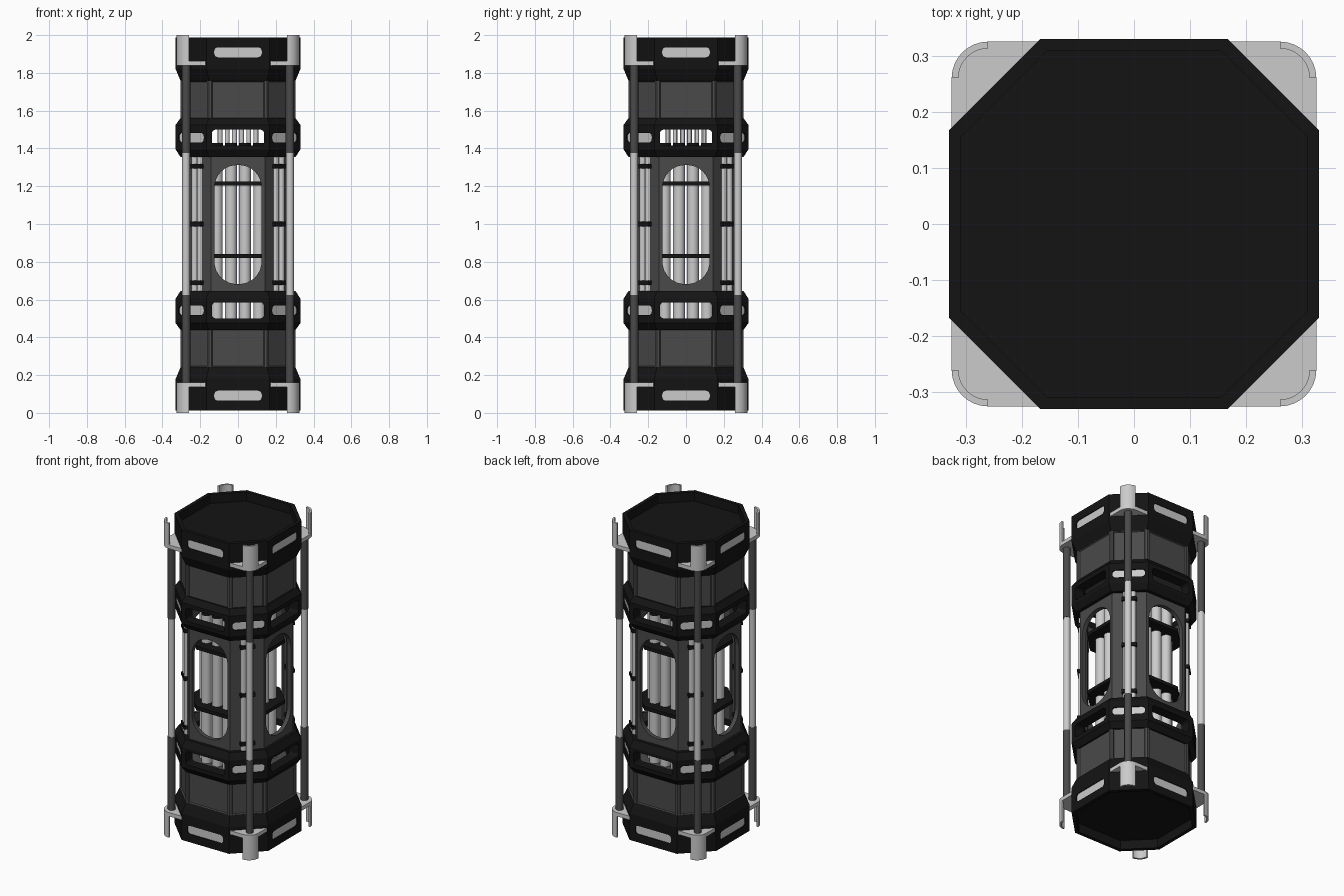
import bpy, bmesh
from math import sin, cos, pi
from mathutils import Matrix, Vector

if "Cube" in bpy.data.objects:
    bpy.data.objects.remove(bpy.data.objects["Cube"])


def material(name, v):
    m = bpy.data.materials.new(name)
    m.diffuse_color = (v, v, v, 1)
    m.use_nodes = True
    m.node_tree.nodes["Principled BSDF"].inputs["Base Color"].default_value = m.diffuse_color
    return m


BLACK, DARK = material("black", 0.007), material("dark_grey", 0.068)
AXIS = [k * pi / 2 for k in range(4)]
DIAG = [a + pi / 4 for a in AXIS]


def mirror(bm):
    """Add a copy mirrored about z = 1."""
    for v in bmesh.ops.duplicate(bm, geom=bm.verts[:] + bm.edges[:] + bm.faces[:])["geom"]:
        if isinstance(v, bmesh.types.BMVert):
            v.co.z = 2 - v.co.z


def finish(name, bm, mat=None, flip=False, smooth=False, cutter=None):
    """Turn a bmesh into an object, optionally cut, mirrored and smoothed."""
    bmesh.ops.recalc_face_normals(bm, faces=bm.faces)
    me = bpy.data.meshes.new(name)
    bm.to_mesh(me)
    ob = bpy.data.objects.new(name, me)
    bpy.context.collection.objects.link(ob)
    if cutter:
        tool = finish("cutter", cutter)
        tool.hide_render = True
        mod = ob.modifiers.new("cut", 'BOOLEAN')
        mod.object, mod.solver = tool, 'EXACT'
        dg = bpy.context.evaluated_depsgraph_get()
        res = bpy.data.meshes.new_from_object(ob.evaluated_get(dg))
        ob.modifiers.clear()
        bm.clear()
        bm.from_mesh(res)
        bpy.data.objects.remove(tool)
    if flip:
        mirror(bm)
        bmesh.ops.recalc_face_normals(bm, faces=bm.faces)
    bm.to_mesh(me)
    bm.free()
    if mat:
        me.materials.append(mat)
    if smooth:
        bpy.ops.object.select_all(action='DESELECT')
        ob.select_set(True)
        bpy.context.view_layer.objects.active = ob
        bpy.ops.object.shade_smooth_by_angle()
    return ob


def skin(bm, rings, closed=False):
    """Join equal-length rings of points with quads; returns the side faces."""
    vs = [[bm.verts.new(p) for p in r] for r in rings]
    n, sides = len(vs[0]), []
    for i in range(len(vs) if closed else len(vs) - 1):
        a, b = vs[i], vs[(i + 1) % len(vs)]
        for j in range(n):
            sides.append(bm.faces.new((a[j], a[(j + 1) % n], b[(j + 1) % n], b[j])))
    if not closed:
        bm.faces.new(vs[0])
        bm.faces.new(vs[-1])
    return sides


def octagon(bm, profile, closed=False):
    """Sweep (half width, z) points around an octagon."""
    rings = []
    for h, z in profile:
        f = h * 0.506
        rings.append([(x, y, z) for x, y in ((h, -f), (h, f), (f, h), (-f, h),
                                             (-h, f), (-h, -f), (-f, -h), (f, -h))])
    return skin(bm, rings, closed)


def slots(bm, angles, w, h, r, z, d0, d1):
    """Rounded-rectangle prisms pointing outward at each angle."""
    pts = []
    for k, (sx, sz) in enumerate(((1, 1), (-1, 1), (-1, -1), (1, -1))):
        for i in range(9):
            a = (k + i / 8) * pi / 2
            pts.append((sx * (w / 2 - r) + r * cos(a), z + sz * (h / 2 - r) + r * sin(a)))
    for a in angles:
        m = Matrix.Rotation(a, 4, 'Z')
        skin(bm, [[m @ Vector((d, t, zz)) for t, zz in pts] for d in (d0, d1)])


def rod(bm, a, d, t, r, z0, z1, n=24):
    """Upright cylinder at distance d and sideways offset t along angle a."""
    x, y = d * cos(a) - t * sin(a), d * sin(a) + t * cos(a)
    skin(bm, [[(x + r * cos(2 * pi * i / n), y + r * sin(2 * pi * i / n), z)
               for i in range(n)] for z in (z0, z1)])


# dished end caps with pale grip slots
bm, c = bmesh.new(), bmesh.new()
octagon(bm, [(.308, 1.93), (.308, 1.987), (.33, 1.987), (.33, 1.82), (.303, 1.755)])
slots(c, AXIS, .252, .053, .022, 1.909, .322, .35)
finish("end_caps", bm, BLACK, flip=True, cutter=c)
bm = bmesh.new()
slots(bm, AXIS, .252, .053, .022, 1.909, .312, .325)
finish("cap_grips", bm, flip=True)

# body sections with a recessed panel on each side
bm = bmesh.new()
sides = octagon(bm, [(.304, 1.54), (.304, 1.77)])
bmesh.ops.recalc_face_normals(bm, faces=bm.faces)
bmesh.ops.inset_individual(bm, faces=sides, thickness=.014, use_even_offset=True)
bmesh.ops.inset_individual(bm, faces=sides, thickness=.005, depth=-.009, use_even_offset=True)
finish("body_sections", bm, DARK, flip=True)

# collars with open slots on the sides and pale slots on the corners
bm, c = bmesh.new(), bmesh.new()
octagon(bm, [(.265, 1.56), (.305, 1.56), (.33, 1.525), (.33, 1.395), (.305, 1.355), (.265, 1.355)], True)
slots(c, AXIS, .275, .085, .02, 1.457, .22, .4)
slots(c, DIAG, .19, .05, .02, 1.457, .34, .4)
finish("collars", bm, BLACK, flip=True, cutter=c)
bm = bmesh.new()
slots(bm, DIAG, .19, .05, .02, 1.457, .33, .343)
finish("collar_lights", bm, flip=True)

# middle shell: capsule windows and corner grooves
bm, c = bmesh.new(), bmesh.new()
octagon(bm, [(.258, .63), (.285, .63), (.285, 1.37), (.258, 1.37)], True)
slots(c, AXIS, .25, .63, .12, .997, .2, .4)
slots(c, DIAG, .072, 1.0, .002, 1.0, .2, .4)
finish("window_shell", bm, DARK, cutter=c)

# pipes in the corner grooves, with clamps
bm, clamps = bmesh.new(), bmesh.new()
for a in DIAG:
    for t in (-.021, .021):
        rod(bm, a, .303, t, .017, .62, 1.38)
for z in (.69, 1.0, 1.305):
    slots(clamps, DIAG, .088, .024, .004, z, .28, .325)
finish("corner_pipes", bm, smooth=True)
finish("pipe_clamps", clamps, BLACK)

# inner tubes behind each window, with dark ends, thin necks and spacer plates
tubes, necks, ends, plates = (bmesh.new() for _ in range(4))
for a in AXIS:
    for t in (-.112, -.037, .037, .112):
        rod(tubes, a, .155, t, .031, .44, 1.40)
        rod(ends, a, .155, t, .0315, 1.40, 1.43)
    for t in (-.095, -.057, -.019, .019, .057, .095):
        rod(necks, a, .15, t, .0125, 1.41, 1.56, 12)
for z in (.83, 1.215):
    octagon(plates, [(.245, z - .011), (.245, z + .011)])
finish("inner_tubes", tubes, smooth=True)
finish("tube_ends", ends, BLACK, smooth=True)
finish("tube_necks", necks, smooth=True)
finish("spacer_plates", plates, BLACK)

# corner posts: pale core with dark sleeves
cores, sleeves = bmesh.new(), bmesh.new()
for a in DIAG:
    rod(cores, a, .389, 0, .0205, .6, 1.4)
    rod(sleeves, a, .389, 0, .0225, 1.375, 1.845)
finish("post_cores", cores, smooth=True)
finish("post_sleeves", sleeves, DARK, flip=True, smooth=True)


# corner brackets: flat shelf plus curved upright guard
def arc(r):
    return [(.26 + r * cos(i * pi / 16), .26 + r * sin(i * pi / 16)) for i in range(9)]


bm = bmesh.new()
shelf = [(.325, .163)] + arc(.065) + [(.163, .325)]
guard = arc(.065) + arc(.053)[::-1]
for a in AXIS:
    m = Matrix.Rotation(a, 4, 'Z')
    for pts, z0, z1 in ((shelf, 1.84, 1.864), (guard, 1.85, 2.0)):
        skin(bm, [[m @ Vector((x, y, z)) for x, y in pts] for z in (z0, z1)])
finish("corner_brackets", bm, flip=True, smooth=True)
